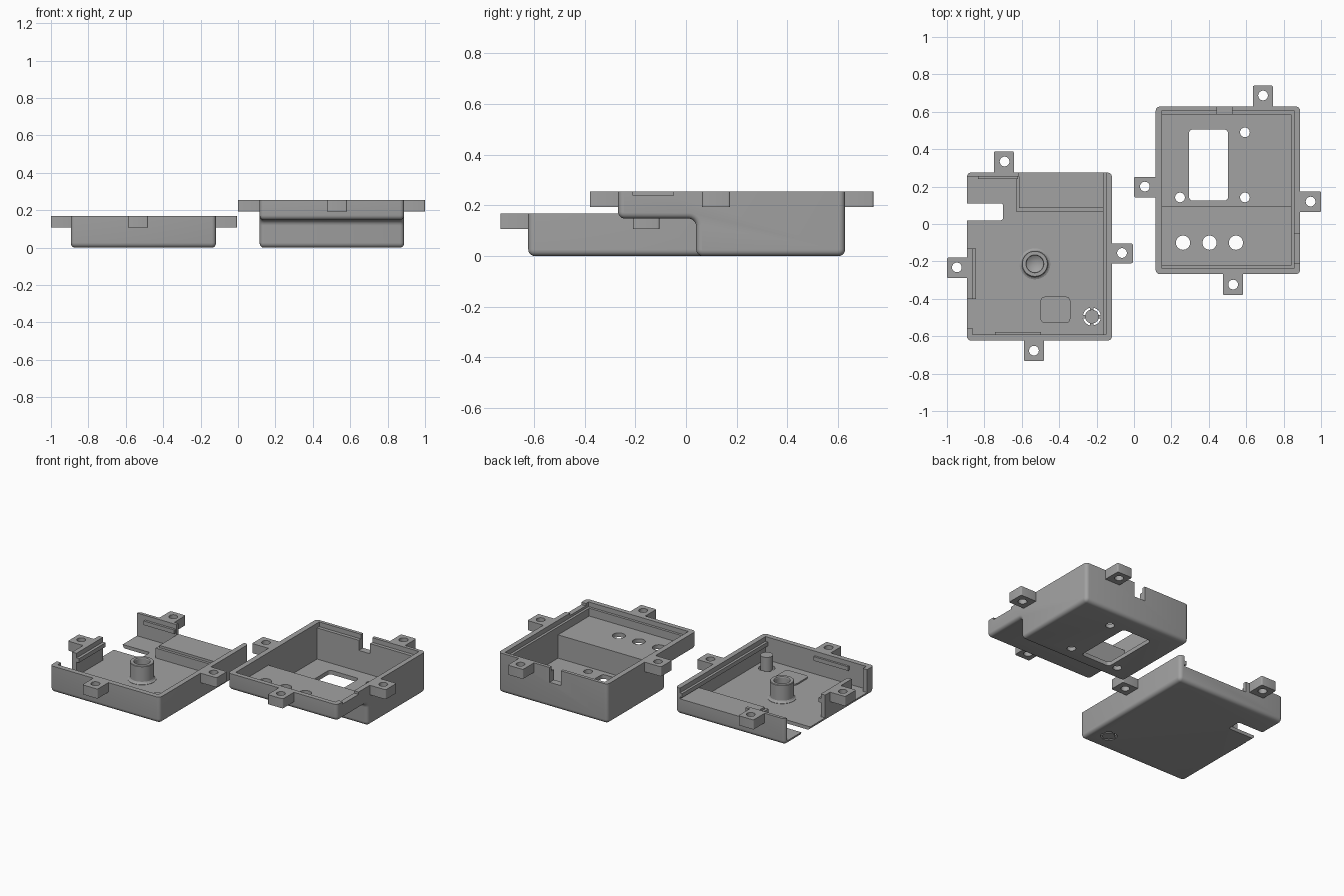
import bpy, bmesh, math

if "Cube" in bpy.data.objects:
    bpy.data.objects.remove(bpy.data.objects["Cube"])

grey = bpy.data.materials.new("plain grey")
grey.diffuse_color = (0.36, 0.36, 0.36, 1)
grey.use_nodes = True
grey.node_tree.nodes["Principled BSDF"].inputs["Base Color"].default_value = grey.diffuse_color


def make(name, bm):
    bmesh.ops.recalc_face_normals(bm, faces=bm.faces)
    me = bpy.data.meshes.new(name)
    bm.to_mesh(me)
    bm.free()
    ob = bpy.data.objects.new(name, me)
    bpy.context.collection.objects.link(ob)
    me.materials.append(grey)
    return ob


def box(name, x0, x1, y0, y1, z0, z1, r=0):
    """Box with optional rounded vertical edges."""
    bm = bmesh.new()
    bmesh.ops.create_cube(bm, size=1)
    for v in bm.verts:
        v.co = ((x0 + x1) / 2 + v.co.x * (x1 - x0),
                (y0 + y1) / 2 + v.co.y * (y1 - y0),
                (z0 + z1) / 2 + v.co.z * (z1 - z0))
    if r:
        es = [e for e in bm.edges if abs(e.verts[0].co.z - e.verts[1].co.z) > 1e-5]
        bmesh.ops.bevel(bm, geom=es, offset=r, segments=4, profile=0.5, affect='EDGES')
    return make(name, bm)


def lathe(name, cx, cy, pts, n=32):
    """Revolve a closed (radius, z) profile round a vertical axis."""
    bm = bmesh.new()
    vs = [bm.verts.new((cx + r, cy, z)) for r, z in pts]
    es = [bm.edges.new((vs[i], vs[(i + 1) % len(vs)])) for i in range(len(vs))]
    bmesh.ops.spin(bm, geom=vs + es, cent=(cx, cy, 0), axis=(0, 0, 1),
                   angle=2 * math.pi, steps=n, use_merge=True)
    bmesh.ops.remove_doubles(bm, verts=bm.verts, dist=1e-5)
    return make(name, bm)


def cylinder(name, cx, cy, r, z0, z1):
    bm = bmesh.new()
    bmesh.ops.create_cone(bm, cap_ends=True, segments=32, radius1=r, radius2=r, depth=z1 - z0)
    bmesh.ops.translate(bm, verts=bm.verts, vec=(cx, cy, (z0 + z1) / 2))
    return make(name, bm)


def cut(ob, *cutters):
    for c in cutters:
        m = ob.modifiers.new("cut", 'BOOLEAN')
        m.operation, m.solver, m.object = 'DIFFERENCE', 'EXACT', c
        bpy.context.view_layer.objects.active = ob
        bpy.ops.object.modifier_apply(modifier=m.name)
        bpy.data.objects.remove(c)


def shell(name, x0, x1, corners, bevel):
    """Side profile of (y, z, radius) corners extruded along x, rounded except at the rim."""
    pts, n = [], len(corners)
    for i, (y, z, r) in enumerate(corners):
        if r == 0:
            pts.append((y, z))
            continue
        ends = []
        for k in (i - 1, (i + 1) % n):
            dy, dz = corners[k][0] - y, corners[k][1] - z
            d = math.hypot(dy, dz)
            ends.append((dy / d * r, dz / d * r))
        (ay, az), (by, bz) = ends
        for s in range(6):
            t = s / 5 * math.pi / 2
            u, w = 1 - math.sin(t), 1 - math.cos(t)
            pts.append((y + ay * u + by * w, z + az * u + bz * w))
    top = max(p[1] for p in pts)
    bm = bmesh.new()
    f = bm.faces.new([bm.verts.new((x0, y, z)) for y, z in pts])
    ext = bmesh.ops.extrude_face_region(bm, geom=[f])['geom']
    bmesh.ops.translate(bm, verts=[v for v in ext if isinstance(v, bmesh.types.BMVert)],
                        vec=(x1 - x0, 0, 0))
    bmesh.ops.recalc_face_normals(bm, faces=bm.faces)
    es = [e for e in bm.edges if abs(e.verts[0].co.x - e.verts[1].co.x) < 1e-5
          and min(v.co.z for v in e.verts) < top - 1e-4]
    bmesh.ops.bevel(bm, geom=es, offset=bevel, segments=4, profile=0.5, affect='EDGES')
    return make(name, bm)


def tab(name, x0, x1, y0, y1, z0, z1, hx, hy):
    t = box(name, x0, x1, y0, y1, z0, z1, 0.008)
    cut(t, cylinder("hole", hx, hy, 0.026, z0 - 0.1, z1 + 0.1))


# Shallow case half: body, cavity, side openings and back shelf
T, F = 0.168, 0.022
low = shell("shallow_case", -0.893, -0.118,
            [(-0.623, T, 0), (-0.623, 0, 0.026), (0.275, 0, 0.026), (0.275, T, 0)], 0.022)
cut(low,
    box("c", -0.863, -0.15, -0.59, 0.068, F, 0.4),
    box("c", -0.863, -0.63, 0.0, 0.255, F, 0.4),
    box("c", -0.64, -0.15, 0.05, 0.085, 0.085, 0.4),
    box("c", -0.64, -0.615, 0.06, 0.255, 0.085, 0.4),
    box("c", -0.615, -0.15, 0.08, 0.4, 0.1, 0.4),
    box("c", -1.0, -0.85, -0.13, 0.255, F, 0.4),
    box("c", -1.0, -0.85, -0.555, -0.40, F, 0.4),
    box("c", -1.0, -0.70, 0.02, 0.11, -0.1, 0.4, 0.012),
    cylinder("c", -0.225, -0.495, 0.048, -0.1, 0.1))

# Snap ridges on the inner walls
for i, (x0, x1, y0, y1) in enumerate([(-0.166, -0.145, -0.592, 0.275),
                                      (-0.743, -0.497, -0.595, -0.577),
                                      (-0.866, -0.845, -0.40, -0.13),
                                      (-0.835, -0.62, 0.24, 0.26)]):
    box(f"snap_ridge_{i}", x0, x1, y0, y1, 0.112, 0.138)

# Screw boss with flared foot and conical bottom
lathe("screw_boss", -0.53, -0.213,
      [(0, 0.015), (0.083, 0.015), (0.083, 0.024), (0.075, 0.028), (0.07, 0.036), (0.07, 0.132),
       (0.067, 0.135), (0.048, 0.135), (0.045, 0.13), (0.045, 0.06), (0, 0.03)])

# Push button post held by four bridges, and floor pad
cylinder("button_post", -0.225, -0.495, 0.037, 0, 0.108)
for i in range(4):
    a = math.radians(90 * i)
    bx, by = -0.225 + 0.042 * math.cos(a), -0.495 + 0.042 * math.sin(a)
    box(f"button_bridge_{i}", bx - 0.009, bx + 0.009, by - 0.009, by + 0.009, 0.003, 0.02)
box("floor_pad", -0.5, -0.34, -0.53, -0.388, 0.015, 0.031, 0.025)

# Deep case half: stepped body
T2 = 0.255
deep = shell("deep_case", 0.116, 0.888,
             [(-0.268, T2, 0), (-0.268, 0.148, 0.026), (0.04, 0.148, 0.03),
              (0.04, 0, 0.026), (0.628, 0, 0.026), (0.628, T2, 0)], 0.022)
cut(deep,
    box("c", 0.15, 0.856, -0.238, 0.607, 0.225, 0.5),
    box("c", 0.15, 0.84, -0.222, 0.585, 0.175, 0.5),
    box("c", 0.15, 0.84, 0.093, 0.585, 0.026, 0.5),
    box("c", 0.294, 0.503, 0.125, 0.505, -0.1, 0.1, 0.02),
    box("c", 0.445, 0.525, 0.55, 0.8, 0.16, 0.5),
    box("c", 0.85, 1.0, -0.21, -0.05, 0.24, 0.5))
cut(deep, *[cylinder("c", x, -0.1, 0.038, 0.1, 0.3) for x in (0.262, 0.404, 0.545)])
cut(deep, *[cylinder("c", x, y, 0.026, -0.1, 0.1)
            for x, y in ((0.593, 0.49), (0.593, 0.142), (0.246, 0.142))])

# Mounting tabs on both halves
tab("shallow_tab_back", -0.749, -0.642, 0.262, 0.388, 0.107, T, -0.692, 0.334)
tab("shallow_tab_left", -1.0, -0.875, -0.29, -0.18, 0.107, T, -0.947, -0.232)
tab("shallow_tab_right", -0.136, -0.005, -0.21, -0.105, 0.107, T, -0.064, -0.155)
tab("shallow_tab_front", -0.588, -0.481, -0.733, -0.605, 0.107, T, -0.535, -0.677)
tab("deep_tab_back", 0.636, 0.743, 0.614, 0.74, 0.194, T2, 0.69, 0.687)
tab("deep_tab_left", 0.0, 0.134, 0.142, 0.252, 0.194, T2, 0.058, 0.2)
tab("deep_tab_right", 0.872, 1.0, 0.064, 0.174, 0.194, T2, 0.944, 0.12)
tab("deep_tab_front", 0.476, 0.583, -0.38, -0.252, 0.194, T2, 0.53, -0.324)

# Smooth rounded edges, keep corners sharp
bpy.ops.object.select_all(action='SELECT')
bpy.context.view_layer.objects.active = deep
bpy.ops.object.shade_smooth_by_angle(angle=math.radians(30))
